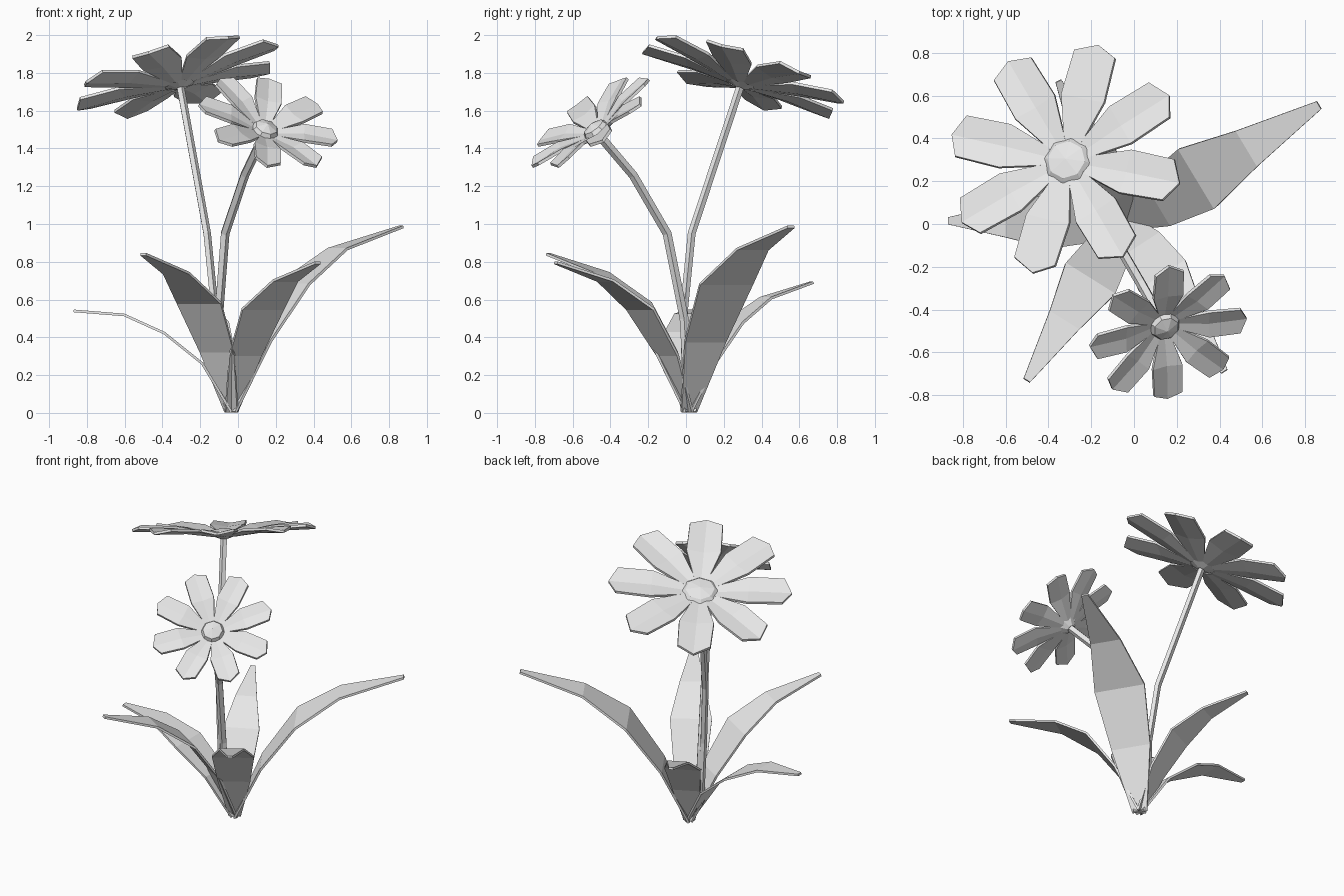
import bpy, bmesh, math
from mathutils import Vector, Matrix

if "Cube" in bpy.data.objects:
    bpy.data.objects.remove(bpy.data.objects["Cube"], do_unlink=True)

pale = bpy.data.materials.new("pale_grey")
pale.use_nodes = True
pale.diffuse_color = (0.8, 0.8, 0.8, 1)
pale.node_tree.nodes["Principled BSDF"].inputs["Base Color"].default_value = (0.8, 0.8, 0.8, 1)


def finish(bm, name, thickness=0):
    """Turn a bmesh into a flat shaded object, optionally thickened."""
    bmesh.ops.recalc_face_normals(bm, faces=bm.faces)
    mesh = bpy.data.meshes.new(name)
    bm.to_mesh(mesh)
    bm.free()
    mesh.materials.append(pale)
    obj = bpy.data.objects.new(name, mesh)
    bpy.context.collection.objects.link(obj)
    if thickness:
        mod = obj.modifiers.new("thickness", "SOLIDIFY")
        mod.thickness = thickness
        mod.offset = 0
    return obj


def skin(bm, rows, closed=False):
    """Bridge rows of points with quads."""
    grid = [[bm.verts.new(p) for p in row] for row in rows]
    for a, b in zip(grid, grid[1:]):
        n = len(a)
        for i in range(n if closed else n - 1):
            j = (i + 1) % n
            bm.faces.new((a[i], a[j], b[j], b[i]))
    return grid


def ring(radius, height, sides):
    return [Vector((radius * math.cos(math.tau * i / sides),
                    radius * math.sin(math.tau * i / sides), height)) for i in range(sides)]


# Leaves: curved blades fanning out of one root
ROOT = Vector((-0.035, 0.015, 0.005))
WIDTHS = (0.09, 0.24, 0.31, 0.185, 0.04)
ARCHED = ((0, 0), (0.16, 0.38), (0.365, 0.69), (0.625, 0.88), (1, 1))
DROOPING = ((0, 0), (0.185, 0.48), (0.425, 0.78), (0.68, 0.96), (1, 1))


def leaf(name, angle, reach, height, profile):
    a = math.radians(angle)
    out = Vector((math.cos(a), math.sin(a), 0))
    side = Vector((-out.y, out.x, 0))
    rows = []
    for (r, z), w in zip(profile, WIDTHS):
        mid = ROOT + out * r * reach + Vector((0, 0, z * height))
        rows.append([mid - side * w * reach / 2, mid + side * w * reach / 2])
    bm = bmesh.new()
    skin(bm, rows)
    finish(bm, name, 0.014)


leaf("leaf_back_left", 31, 1.05, 0.98, ARCHED)
leaf("leaf_front_right", 238, 0.88, 0.835, ARCHED)
leaf("leaf_front_left", -57, 0.84, 0.79, ARCHED)
leaf("leaf_back_right", 116, 0.727, 0.685, ARCHED)
leaf("leaf_right", 180, 0.835, 0.535, DROOPING)


# Stems: slim tubes along bent paths
def stem(name, path, radius=0.022, sides=5):
    path = [Vector(p) for p in path]
    rows = []
    for i, p in enumerate(path):
        d = path[min(i + 1, len(path) - 1)] - path[max(i - 1, 0)]
        turn = Vector((0, 0, 1)).rotation_difference(d.normalized())
        rows.append([p + turn @ q for q in ring(radius, 0, sides)])
    bm = bmesh.new()
    grid = skin(bm, rows, closed=True)
    bm.faces.new(grid[0])
    bm.faces.new(grid[-1])
    finish(bm, name)


TALL_TOP = (-0.305, 0.285, 1.72)
SHORT_TOP = (0.13, -0.45, 1.46)
stem("tall_stem", [(-0.11, 0, 0.14), (-0.125, -0.01, 0.55), (-0.165, 0.03, 0.95), TALL_TOP])
stem("short_stem", [(-0.1, 0.01, 0.14), (-0.105, -0.01, 0.5), (-0.07, -0.1, 0.95),
                    (0.035, -0.28, 1.26), SHORT_TOP], 0.025)


# Flowers: eight creased petals, a raised centre and a cup under them
def flower(name, top, normal, radius, depth, phase):
    n = Vector(normal).normalized()
    u = Vector((0, 0, 1)).cross(n).normalized()
    v = n.cross(u)
    frame = Matrix.Translation(top) @ Matrix((u, v, n)).transposed().to_4x4()

    petals = bmesh.new()
    fold = 0.035 * radius
    for k in range(8):
        spin = Matrix.Rotation(math.radians(phase + 45 * k), 4, "Z")
        rows = []
        for r, w, h, tip in ((0.13, 0.13, 0.35, 0), (0.53, 0.38, 0.85, 0), (0.91, 0.36, 1, 0.09)):
            z = h * depth
            rows.append([frame @ spin @ Vector(p) for p in (
                (r * radius, -w * radius / 2, z),
                ((r + tip) * radius, 0, z - fold * h),
                (r * radius, w * radius / 2, z))])
        skin(petals, rows)
    finish(petals, name + "_petals", 0.016)

    core = bmesh.new()
    sides = 8
    rows = [ring(0.025, 0, sides), ring(0.2 * radius, 0.4 * depth, sides),
            ring(0.16 * radius, 0.65 * depth, sides)]
    grid = skin(core, [[frame @ p for p in row] for row in rows], closed=True)
    core.faces.new(grid[0])
    peak = core.verts.new(frame @ Vector((0, 0, 0.85 * depth)))
    for i in range(sides):
        core.faces.new((grid[-1][i], grid[-1][(i + 1) % sides], peak))
    finish(core, name + "_centre")


flower("tall_flower", TALL_TOP, (-0.23, 0.295, 0.927), 0.57, 0.08, 38)
flower("short_flower", SHORT_TOP, (0.3, -0.57, 0.76), 0.385, 0.11, 22.5)
